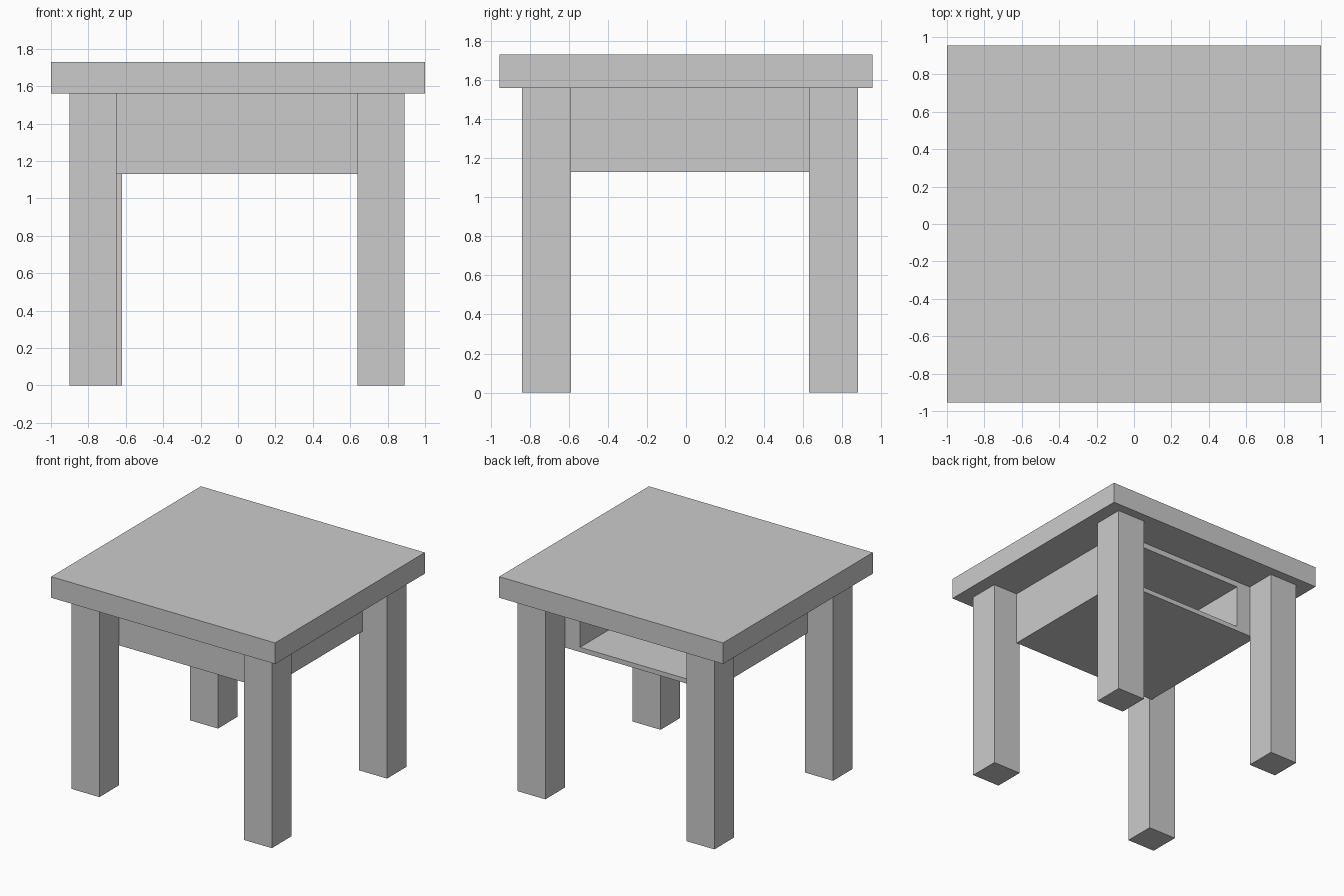
import bpy, bmesh
from mathutils import Vector

if "Cube" in bpy.data.objects:
    bpy.data.objects.remove(bpy.data.objects["Cube"])


def box_bmesh(lo, hi):
    lo, hi = Vector(lo), Vector(hi)
    bm = bmesh.new()
    bmesh.ops.create_cube(bm, size=1)
    for v in bm.verts:
        v.co = Vector([h if c > 0 else l for c, l, h in zip(v.co, lo, hi)])
    return bm


def finish(name, bm):
    bmesh.ops.recalc_face_normals(bm, faces=bm.faces)
    mesh = bpy.data.meshes.new(name)
    bm.to_mesh(mesh)
    bm.free()
    ob = bpy.data.objects.new(name, mesh)
    bpy.context.collection.objects.link(ob)
    return ob


# Table top
finish("table_top", box_bmesh((-1, -0.955, 1.56), (1, 0.955, 1.73)))

# Four square legs (the back left one sits slightly inward)
LEG = 0.25
for name, x, y in (("front_left_leg", -0.9, -0.84), ("front_right_leg", 0.64, -0.84),
                   ("back_left_leg", -0.87, 0.63), ("back_right_leg", 0.64, 0.63)):
    finish(name, box_bmesh((x, y, 0), (x + LEG, y + LEG, 1.56)))

# Storage box under the top, open at the back
bm = box_bmesh((-0.67, -0.59, 1.13), (0.67, 0.63, 1.56))
bm.normal_update()
back = max(bm.faces, key=lambda f: f.calc_center_median().y)
bmesh.ops.inset_individual(bm, faces=[back], thickness=0.03)
for v in back.verts:
    v.co.x = 0.505 if v.co.x > 0 else -0.495
    v.co.z = 1.515 if v.co.z > 1.345 else 1.168
inner = bmesh.ops.extrude_discrete_faces(bm, faces=[back])["faces"][0]
for v in inner.verts:
    v.co.y = -0.47
finish("storage_box", bm)
